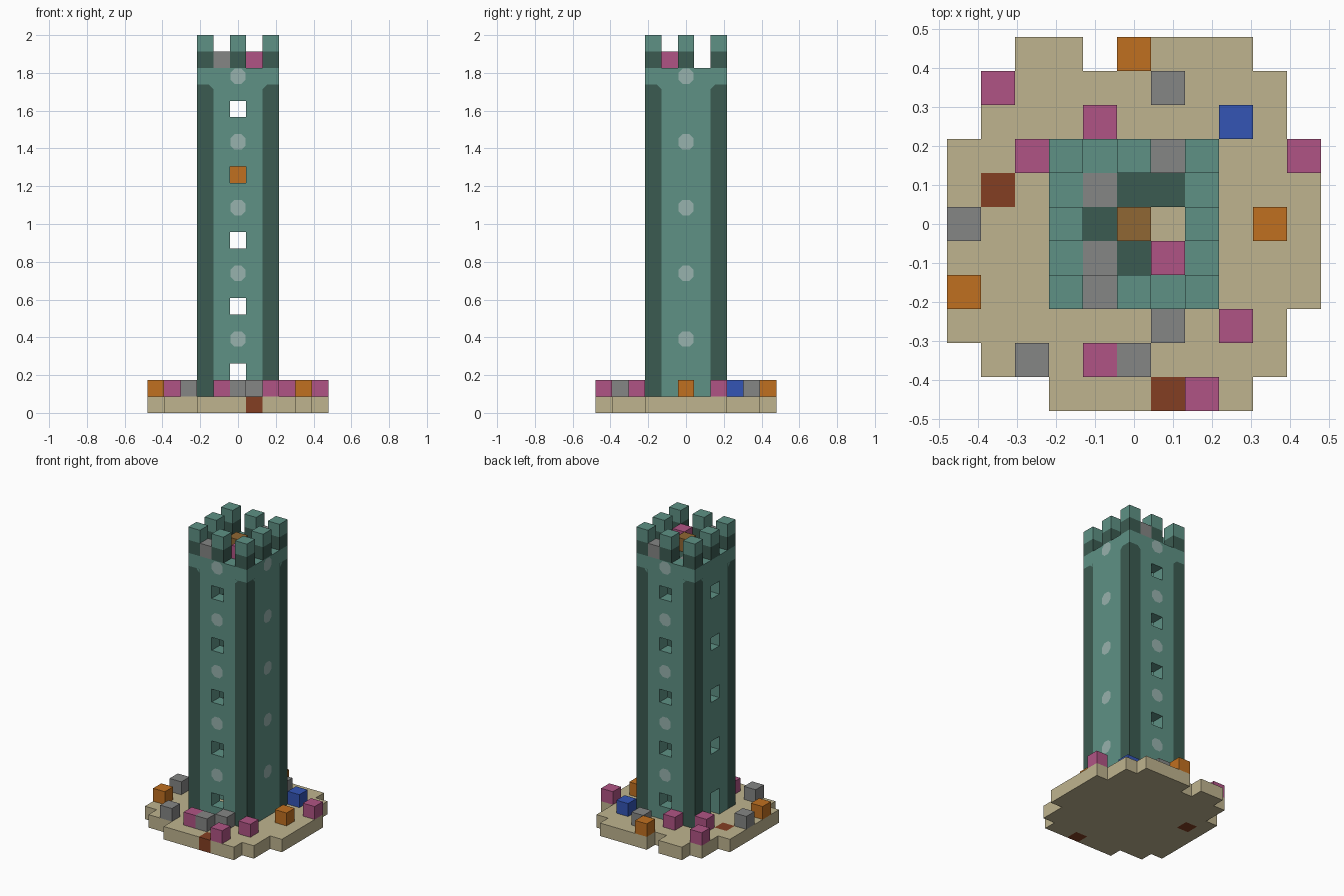
import bpy, bmesh
from mathutils import Vector, Matrix
from math import radians

cube = bpy.data.objects.get("Cube")
if cube:
    bpy.data.objects.remove(cube, do_unlink=True)

U = 2 / 23  # block size


def linear(c):
    c /= 255
    return c / 12.92 if c <= 0.04045 else ((c + 0.055) / 1.055) ** 2.4


def make_material(name, code):
    rgb = [linear(b) for b in bytes.fromhex(code)] + [1]
    m = bpy.data.materials.new(name)
    m.use_nodes = True
    m.diffuse_color = rgb
    m.node_tree.nodes["Principled BSDF"].inputs["Base Color"].default_value = rgb
    return m


PALETTE = {
    "sand": "bfb48f", "green": "5e9185", "dark_green": "3b5b51",
    "pale_green": "97b2ad", "pink": "b05485", "gray": "858685",
    "orange": "c07020", "blue": "3355b5", "brown": "843f22", "bronze": "906733",
}
MATS = {n: make_material(n, c) for n, c in PALETTE.items()}


def finish(name, bm, colours):
    mesh = bpy.data.meshes.new(name)
    bm.to_mesh(mesh)
    bm.free()
    for c in colours:
        mesh.materials.append(MATS[c])
    ob = bpy.data.objects.new(name, mesh)
    bpy.context.collection.objects.link(ob)
    return ob


def blocks(name, cells):
    """Build the outer skin of a set of blocks: {(i, j, level): colour}."""
    bm = bmesh.new()
    colours = sorted(set(cells.values()))
    for cell, colour in cells.items():
        centre = Vector(cell) + Vector((0, 0, 0.5))
        for axis in range(3):
            for s in (-1, 1):
                n = Vector((0, 0, 0))
                n[axis] = s
                if tuple(int(v) for v in Vector(cell) + n) in cells:
                    continue
                a = Vector((0, 0, 0))
                a[(axis + 1) % 3] = 0.5
                b = n.cross(a)
                mid = centre + n / 2
                corners = (mid - a - b, mid + a - b, mid + a + b, mid - a + b)
                face = bm.faces.new([bm.verts.new(p * U) for p in corners])
                face.material_index = colours.index(colour)
    bmesh.ops.remove_doubles(bm, verts=bm.verts, dist=0.0001)
    return finish(name, bm, colours)


def plates(name, outlines, angles, colour):
    """Thin painted outlines (across, up) repeated on tower sides."""
    bm = bmesh.new()
    for angle in angles:
        turn = Matrix.Rotation(radians(angle), 3, "Z")
        for pts in outlines:
            bm.faces.new([bm.verts.new(turn @ Vector((x * U, -2.5 * U - 0.003, z * U)))
                          for x, z in pts])
    return finish(name, bm, [colour])


# Ragged ground slab: row -> first and last column
rows = {5: (-3, 3), 4: (-4, 4), 3: (-4, 4), 2: (-5, 5), 1: (-5, 5), 0: (-5, 5),
        -1: (-5, 5), -2: (-5, 5), -3: (-5, 4), -4: (-4, 4), -5: (-2, 3)}
ground = {(i, j, 0): "sand" for j, (a, b) in rows.items() for i in range(a, b + 1)}
del ground[-1, 5, 0]
ground[-4, 1, 0] = ground[1, -5, 0] = "brown"
blocks("ground", ground)

# Loose blocks lying on the ground
scatter = {
    "pink": [(-4, 4), (-1, 3), (-3, 2), (5, 2), (3, -3), (-1, -4), (2, -5)],
    "gray": [(1, 4), (-5, 0), (1, -3), (-3, -4), (0, -4)],
    "orange": [(0, 5), (4, 0), (-5, -2)],
    "blue": [(3, 3)],
}
for colour, spots in scatter.items():
    for n, (i, j) in enumerate(spots):
        blocks(f"{colour}_block_{n + 1}", {(i, j, 1): colour})

# Tower walls with dark corner columns and window openings
side = range(-2, 3)
ring = [(i, j) for i in side for j in side if max(abs(i), abs(j)) == 2]
walls = {}
for i, j in ring:
    for k in range(1, 21):
        corner = abs(i) == 2 and abs(j) == 2
        walls[i, j, k] = "dark_green" if corner and k < 20 else "green"
for k in range(2, 20, 4):
    for i, j in ((0, -2), (0, 2), (-2, 0)):
        del walls[i, j, k]
del walls[-2, 0, 1]  # doorway
blocks("tower_walls", walls)

# Floors, each with a hatch opening
for n, k in enumerate(range(4, 21, 4)):
    floor = {(i, j, k): "dark_green" for i in range(-1, 2) for j in range(-1, 2)}
    del floor[1, 0, k]
    floor[-1, 1, k] = floor[-1, -1, k] = "gray"
    blocks(f"floor_{n + 1}", floor)

# Battlements
merlons = {}
for i, j in ring:
    if i % 2 == 0 and j % 2 == 0:
        merlons[i, j, 21] = "dark_green"
        merlons[i, j, 22] = "green"
merlons[-1, -2, 21] = merlons[1, 2, 21] = "gray"
blocks("battlements", merlons)

# Blocks on the roof and inside
blocks("roof_centre_block", {(0, 0, 21): "bronze"})
blocks("roof_side_block", {(1, -1, 21): "pink"})
blocks("hanging_block", {(0, 0, 14): "orange"})
for k, colour in ((17, "orange"), (13, "pink"), (9, "pink"), (5, "gray")):
    blocks(f"room_block_{k // 4}", {(0, 0, k): colour})

# Pale rounded panels between the windows
c, h = 0.26, 0.47
octagon = [(-h, -h + c), (-h + c, -h), (h - c, -h), (h, -h + c),
           (h, h - c), (h - c, h), (-h + c, h), (-h, h - c)]
panels = [[(x, z + k + 0.5) for x, z in octagon] for k in range(4, 21, 4)]
plates("pale_panels", panels, (0, 90, 180), "pale_green")

# Cut inner tops of the corner columns
t = 0.3
cuts = [[(-1.5 - t, 20), (-1.5, 20 - t), (-1.5, 20)],
        [(1.5, 20), (1.5, 20 - t), (1.5 + t, 20)]]
plates("column_top_cuts", cuts, (0, 90, 180, 270), "green")
